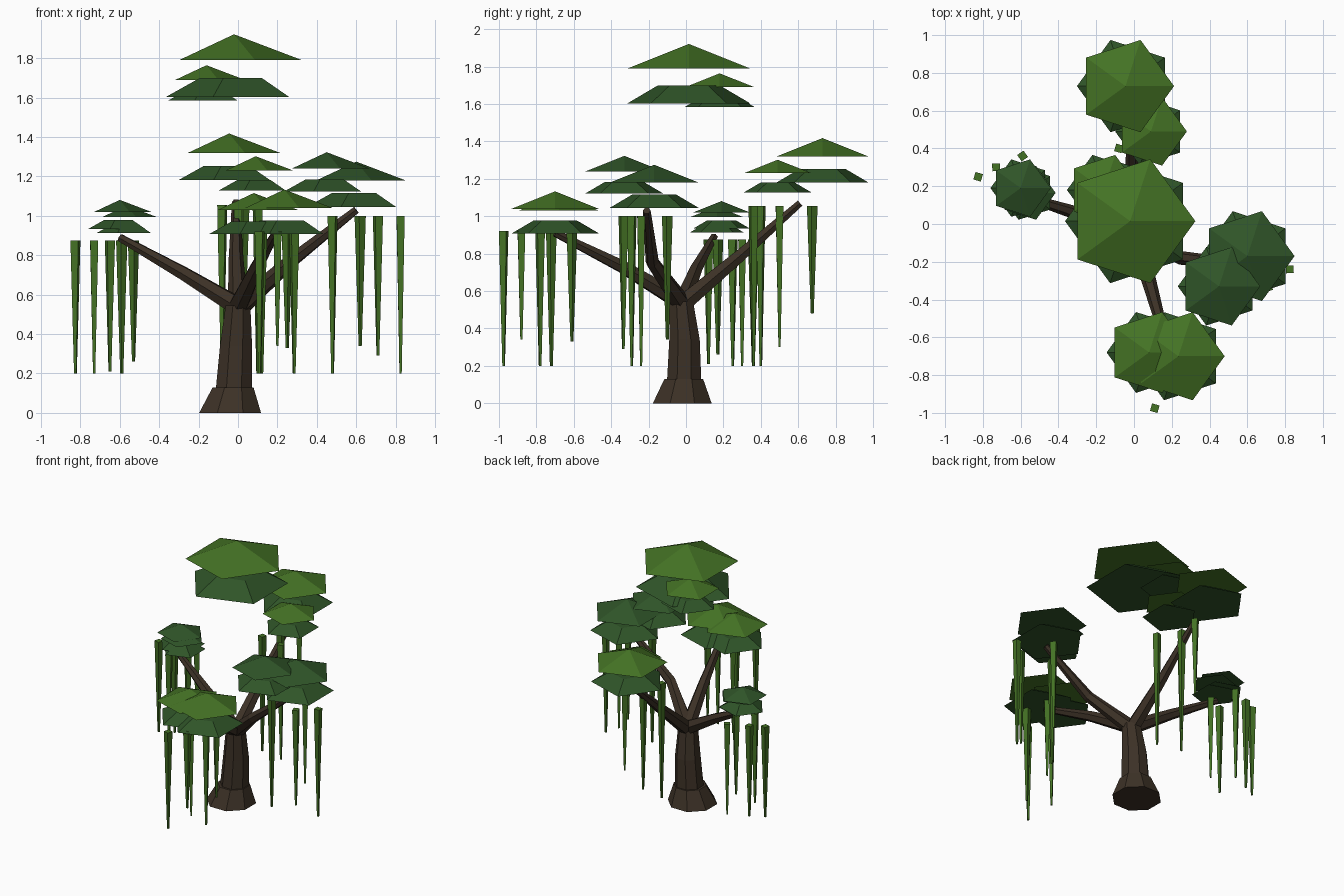
import bpy, bmesh, math
from mathutils import Vector

if "Cube" in bpy.data.objects:
    bpy.data.objects.remove(bpy.data.objects["Cube"])


def material(name, rgb):
    lin = [((c / 255 + 0.055) / 1.055) ** 2.4 for c in rgb]
    m = bpy.data.materials.new(name)
    m.diffuse_color = (*lin, 1)
    m.use_nodes = True
    m.node_tree.nodes["Principled BSDF"].inputs["Base Color"].default_value = m.diffuse_color
    return m


BARK = material("dark bark", (60, 49, 38))
LIGHT = material("light leaf green", (68, 114, 36))
DARK = material("dark leaf green", (47, 84, 40))


def loft(name, points, radii, sides, mat, flat=False, turn=0.0):
    """Closed faceted tube through points; flat keeps every ring horizontal.
    A radius of zero gives a pointed tip."""
    bm = bmesh.new()
    pts = [Vector(p) for p in points]
    rings = []
    for i, (p, r) in enumerate(zip(pts, radii)):
        if r == 0:
            rings.append([bm.verts.new(p)])
            continue
        d = pts[min(i + 1, len(pts) - 1)] - pts[max(i - 1, 0)]
        q = (Vector((0, 0, 1)) if flat else d).to_track_quat('Z', 'Y')
        ring = []
        for k in range(sides):
            a = turn + 2 * math.pi * k / sides
            v = Vector((r * math.cos(a), r * math.sin(a), 0))
            ring.append(bm.verts.new(p + (v if flat else q @ v)))
        rings.append(ring)
    for a, b in zip(rings, rings[1:]):
        for k in range(sides):
            n = (k + 1) % sides
            if len(b) == 1:
                bm.faces.new((a[k], a[n], b[0]))
            else:
                bm.faces.new((a[k], a[n], b[n], b[k]))
    for ring in (rings[0], rings[-1]):
        if len(ring) > 2:
            bm.faces.new(ring)
    bmesh.ops.recalc_face_normals(bm, faces=bm.faces)
    me = bpy.data.meshes.new(name)
    bm.to_mesh(me)
    bm.free()
    me.materials.append(mat)
    ob = bpy.data.objects.new(name, me)
    bpy.context.collection.objects.link(ob)
    return ob


# Trunk and flared root
E = math.pi / 8
loft("root_flare", [(-.04, -.02, 0), (-.025, -.012, .13)], [.17, .112], 8, BARK, True, E)
loft("trunk", [(-.022, -.01, .10), (-.01, -.008, .34), (0, -.025, .545)],
     [.1, .088, .068], 8, BARK, True, E)

# Main branches
branches = {
    "left": [(0, -.02, .54), (-.28, .05, .71), (-.6, .15, .89)],
    "right": [(0, -.02, .53), (.25, -.18, .755), (.6, -.21, 1.03)],
    "front": [(0, -.02, .54), (.09, -.34, .73), (.19, -.7, .91)],
    "back": [(0, -.02, .53), (-.01, .29, .79), (-.01, .61, 1.07)],
}
for name, path in branches.items():
    loft(name + "_branch", path, [.052, .037, .021], 6, BARK)


# Foliage pads: pointed cap floating over a wider-bottomed lower layer
def pad(name, x, y, z, r, cap):
    loft(name + "_cap", [(x, y, z), (x, y, z + .38 * r)], [r, 0], 5, cap, True)
    zb = z - .54 * r
    loft(name + "_under", [(x, y, zb), (x, y, zb + .28 * r)], [r, r * .5], 5,
         DARK, True, math.pi)


pads = [
    ("crown_pad", -.02, .015, 1.79, .345, LIGHT),
    ("crown_side_pad", -.16, .18, 1.69, .195, LIGHT),
    ("back_pad", -.045, .73, 1.32, .257, LIGHT),
    ("back_side_pad", .09, .49, 1.23, .19, LIGHT),
    ("right_pad", .6, -.17, 1.18, .25, DARK),
    ("right_side_pad", .45, -.33, 1.24, .218, DARK),
    ("front_pad", .235, -.70, 1.04, .245, LIGHT),
    ("front_side_pad", .08, -.68, 1.03, .225, LIGHT),
    ("left_pad", -.6, .19, 1.02, .16, DARK),
    ("left_side_pad", -.565, .165, .995, .15, DARK),
]
for p in pads:
    pad(*p)

# Hanging vines: (top height, [(x, y, bottom height)])
vines = {
    "left": (.875, [(-.825, .25, .2), (-.73, .3, .2), (-.65, .12, .21),
                    (-.59, .36, .2), (-.53, .17, .26)]),
    "right": (1.0, [(.48, -.29, .2), (.825, -.24, .2), (.71, -.335, .29),
                    (.62, -.1, .34)]),
    "front": (.92, [(.11, -.975, .2), (.2, -.88, .34), (.285, -.78, .2),
                    (.12, -.72, .2), (.25, -.61, .33)]),
    "back": (1.055, [(-.08, .4, .2), (0, .5, .3), (.1, .36, .2), (.03, .675, .48)]),
}
for name, (top, drops) in vines.items():
    for i, (x, y, low) in enumerate(drops):
        loft(f"{name}_vine_{i + 1}", [(x, y, low), (x, y, top)], [.008, .029], 4,
             LIGHT, True, .5 + .3 * i)
